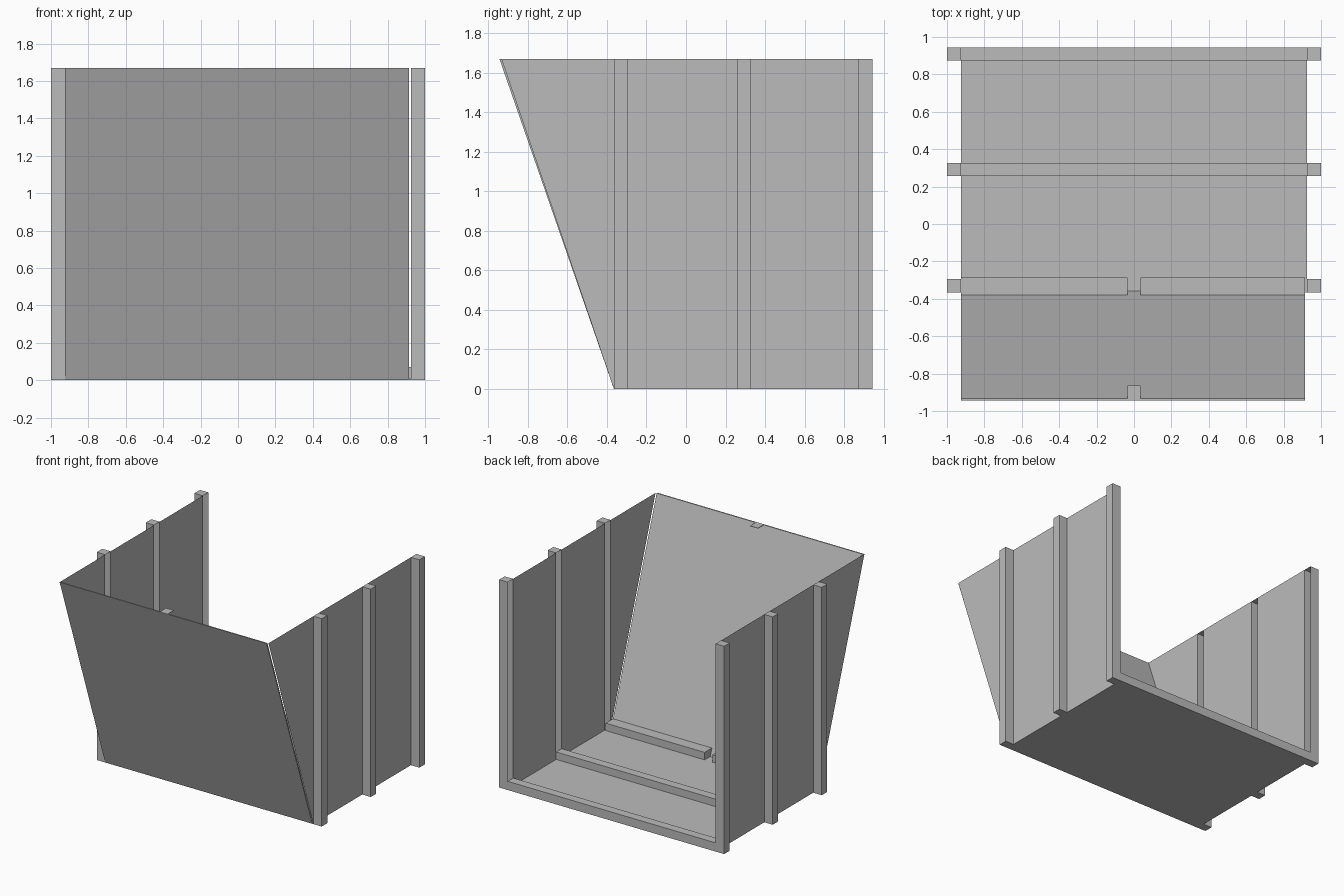
import bpy
import bmesh
from mathutils import Vector

old = bpy.data.objects.get("Cube")
if old:
    bpy.data.objects.remove(old, do_unlink=True)

steel = bpy.data.materials.new("light_grey_steel")
steel.use_nodes = True
GREY = (0.5, 0.5, 0.5, 1)
steel.diffuse_color = GREY
steel.node_tree.nodes["Principled BSDF"].inputs["Base Color"].default_value = GREY

HEIGHT = 1.67
WALL = 0.925          # wall sheet distance from centre
OUTER = 1.0           # outer face of the posts
PANEL_END = 0.915     # short end of the front panel and beams
FRONT, BACK = -0.365, 0.944
LEAN = -0.944         # y of the panel's top edge
RIB = 0.07
SKIN = 0.01
POSTS = [(FRONT, FRONT + RIB), (0.257, 0.257 + RIB), (BACK - RIB, BACK)]


def finish(name, bm):
    mesh = bpy.data.meshes.new(name)
    bm.to_mesh(mesh)
    bm.free()
    mesh.materials.append(steel)
    obj = bpy.data.objects.new(name, mesh)
    bpy.context.collection.objects.link(obj)
    return obj


def box(name, xs, ys, zs, open_dir=None):
    """Box between limits; the face looking along open_dir is left open."""
    bm = bmesh.new()
    bmesh.ops.create_cube(bm, size=1)
    if open_dir:
        bm.normal_update()
        gone = [f for f in bm.faces if f.normal.dot(Vector(open_dir)) > 0.9]
        bmesh.ops.delete(bm, geom=gone, context='FACES')
    for v in bm.verts:
        for i, (lo, hi) in enumerate((xs, ys, zs)):
            v.co[i] = lo if v.co[i] < 0 else hi
    return finish(name, bm)


def profile(name, points, x0, x1=None):
    """Outline in the y-z plane at x0, extruded to x1 if given."""
    bm = bmesh.new()
    face = bm.faces.new([bm.verts.new((x0, y, z)) for y, z in points])
    if x1 is not None:
        new = bmesh.ops.extrude_face_region(bm, geom=[face])["geom"]
        verts = [g for g in new if isinstance(g, bmesh.types.BMVert)]
        bmesh.ops.translate(bm, verts=verts, vec=(x1 - x0, 0, 0))
        bmesh.ops.recalc_face_normals(bm, faces=bm.faces)
    return finish(name, bm)


# Side walls: thin sheets between channel posts that open inwards
for side, label in ((1, "left"), (-1, "right")):
    profile(label + "_wall_wedge",
            [(FRONT, 0), (FRONT, HEIGHT), (LEAN + SKIN, HEIGHT)], side * WALL)
    for i in range(2):
        a, b = POSTS[i][1], POSTS[i + 1][0]
        profile(f"{label}_wall_{i + 1}",
                [(a, 0), (b, 0), (b, HEIGHT), (a, HEIGHT)], side * WALL)
    xs = sorted((side * WALL, side * OUTER))
    for i, ys in enumerate(POSTS):
        box(f"{label}_post_{i + 1}", xs, ys, (0, HEIGHT), (-side, 0, 0))

# Floor sheet and the cross beams lying on it
box("floor", (-WALL, WALL), (FRONT, BACK), (0, SKIN))
for name, ys in (("middle_beam", POSTS[1]), ("back_beam", POSTS[2])):
    box(name, (-WALL, WALL), ys, (0, RIB))

# Front beam, split at the centre and following the panel's slope
slope = (LEAN - FRONT) / HEIGHT
beam = [(FRONT + SKIN, 0), (-0.287, 0), (-0.287, RIB),
        (FRONT + SKIN + slope * RIB, RIB)]
profile("front_beam_right", beam, -WALL, -RIB / 2)
profile("front_beam_left", beam, RIB / 2, PANEL_END)

# Leaning front panel
profile("front_panel",
        [(FRONT, 0), (FRONT + SKIN, 0), (LEAN + SKIN, HEIGHT), (LEAN, HEIGHT)],
        -WALL, PANEL_END)

# Small plate at the middle of the panel's top edge
box("top_tab", (-RIB / 2, RIB / 2), (LEAN, LEAN + 0.08),
    (HEIGHT - 0.003, HEIGHT))
